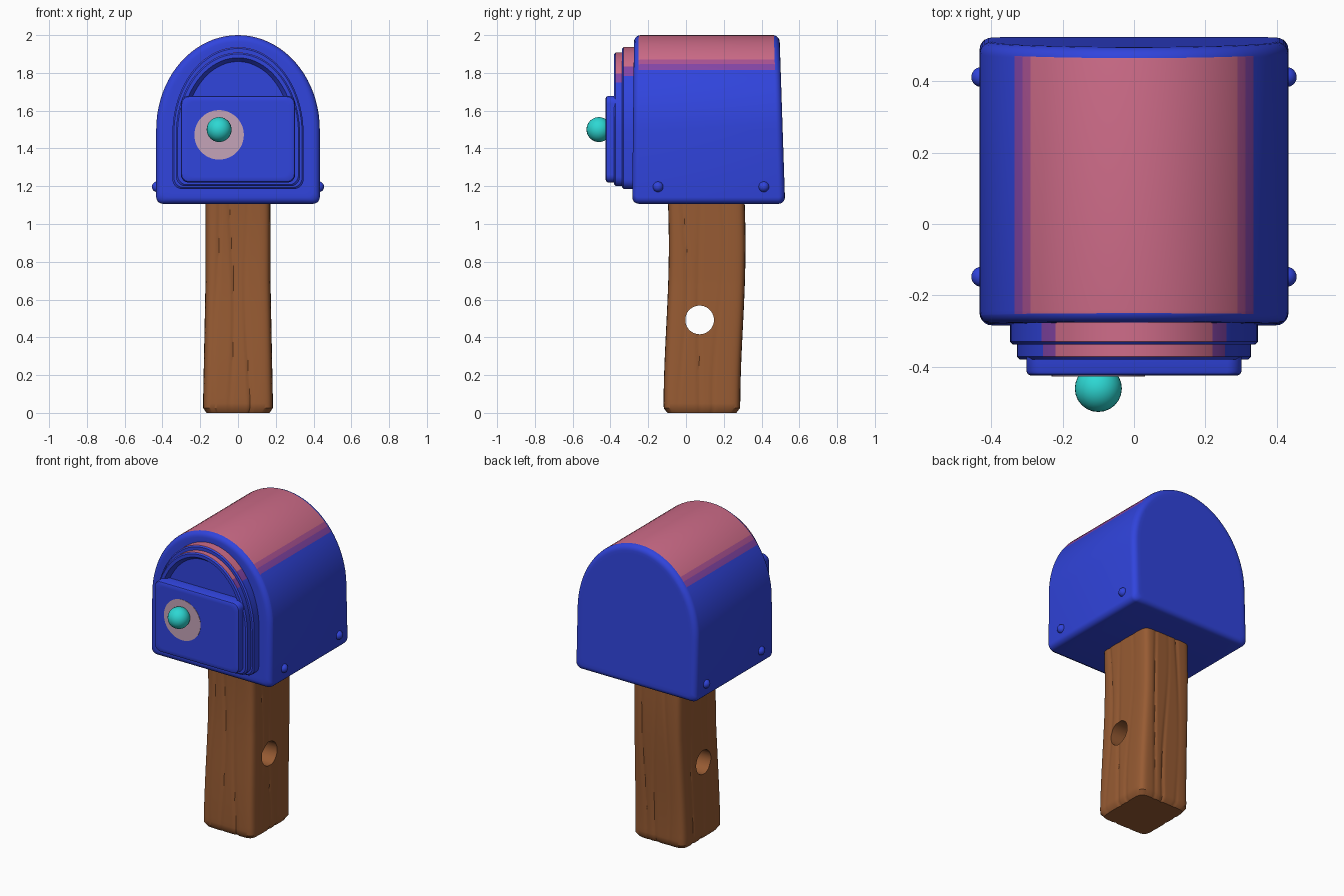
import bpy, bmesh, math
from mathutils import Vector

if "Cube" in bpy.data.objects:
    bpy.data.objects.remove(bpy.data.objects["Cube"])


def material(name, rgb):
    m = bpy.data.materials.new(name)
    m.diffuse_color = (*rgb, 1)
    m.use_nodes = True
    m.node_tree.nodes["Principled BSDF"].inputs["Base Color"].default_value = m.diffuse_color
    return m


blue = material("royal blue", (0.03, 0.058, 0.72))
pink = material("rose pink", (0.62, 0.15, 0.25))
mauve = material("mauve", (0.40, 0.085, 0.29))
purple = material("purple", (0.23, 0.06, 0.38))
pale = material("pale pink", (0.56, 0.37, 0.48))
cyan = material("turquoise", (0.026, 0.68, 0.65))
wood = material("brown wood", (0.31, 0.105, 0.033))


def finish(name, bm, mats, angle=35):
    bmesh.ops.recalc_face_normals(bm, faces=bm.faces)
    me = bpy.data.meshes.new(name)
    bm.to_mesh(me)
    bm.free()
    ob = bpy.data.objects.new(name, me)
    bpy.context.collection.objects.link(ob)
    for m in mats:
        me.materials.append(m)
    smooth(ob, angle)
    return ob


def smooth(ob, angle=35):
    bpy.ops.object.select_all(action='DESELECT')
    ob.select_set(True)
    bpy.context.view_layer.objects.active = ob
    bpy.ops.object.shade_smooth_by_angle(angle=math.radians(angle))


def loft(rings):
    bm = bmesh.new()
    loops = [[bm.verts.new(p) for p in r] for r in rings]
    n = len(loops[0])
    for a, b in zip(loops, loops[1:]):
        for i in range(n):
            bm.faces.new((a[i], a[(i + 1) % n], b[(i + 1) % n], b[i]))
    bm.faces.new(loops[0])
    bm.faces.new(loops[-1])
    return bm


def arch(y, d, w, z0, spring, z1, r):
    """Arched outline at depth y, shrunk inward by d."""
    w, z0, z1 = w - d, z0 + d, z1 - d
    pts = []
    for i in range(41):
        a = math.pi * i / 40
        pts.append(Vector((w * math.cos(a), y, spring + (z1 - spring) * math.sin(a))))
    for side, start in ((-1, math.pi), (1, 1.5 * math.pi)):
        for i in range(6):
            a = start + math.pi / 2 * i / 5
            pts.append(Vector((side * (w - r) + r * math.cos(a), y, z0 + r + r * math.sin(a))))
    return pts


def rounded_depth(y0, y1, r, steps=5):
    """(y, inset) pairs for a block with rounded front and back rims."""
    q = [(r * (1 - math.sin(a)), r * (1 - math.cos(a)))
         for a in [math.pi / 2 * i / steps for i in range(steps + 1)]]
    front = [(y0 + d, i) for i, d in q]
    front = [(y0 + dy, ins) for dy, ins in [(r * (1 - math.cos(a)), r * (1 - math.sin(a)))
             for a in [math.pi / 2 * i / steps for i in range(steps + 1)]]]
    back = [(y1 - (y - y0), ins) for y, ins in reversed(front)]
    return [(y0, r + 0.02)] + front + back + [(y1, r + 0.02)]


def paint_top(bm, bands, y0, y1):
    """Cut stripes along the top and colour them by distance from the middle."""
    planes = [(Vector((s * x, 0, 0)), Vector((1, 0, 0))) for x, _ in bands for s in (-1, 1)]
    planes += [(Vector((0, y, 0)), Vector((0, 1, 0))) for y in (y0, y1)]
    for co, no in planes:
        bmesh.ops.bisect_plane(bm, geom=bm.verts[:] + bm.edges[:] + bm.faces[:],
                               plane_co=co, plane_no=no)
    bmesh.ops.recalc_face_normals(bm, faces=bm.faces)
    for f in bm.faces:
        c = f.calc_center_median()
        if c.z > 1.75 and f.normal.z > 0.2 and y0 < c.y < y1:
            for x, idx in bands:
                if abs(c.x) < x:
                    f.material_index = idx
                    break


mats = [blue, pink, mauve, purple]

# Main arched box, back leaning slightly forward at the top
bm = loft([arch(y, d, 0.433, 1.107, 1.5, 2.0, 0.035)
           for y, d in rounded_depth(-0.28, 0.52, 0.035)])
paint_top(bm, [(0.29, 1), (0.312, 2), (0.335, 3)], -0.255, 0.49)
for v in bm.verts:
    t = (v.co.z - 1.1) / 0.9
    if v.co.y > 0.2:
        v.co.y += 0.005 - 0.03 * t
    else:
        v.co.y += 0.01 * t - 0.005
finish("mailbox_body", bm, mats)

# Stepped door frame
bm = loft([arch(y, d, 0.347, 1.185, 1.48, 1.937, 0.05)
           for y, d in [(-0.25, 0), (-0.33, 0), (-0.338, 0.008), (-0.338, 0.03)]])
paint_top(bm, [(0.22, 1), (0.26, 3)], -0.331, -0.26)
finish("door_frame_outer", bm, mats)

# Inner frame with a recess behind the panel
bm = loft([arch(y, d, 0.328, 1.2, 1.48, 1.908, 0.05)
           for y, d in [(-0.32, 0), (-0.372, 0), (-0.38, 0.008), (-0.38, 0.028), (-0.352, 0.048)]])
paint_top(bm, [(0.22, 1), (0.255, 3)], -0.373, -0.335)
finish("door_frame_inner", bm, mats)


def rounded_rect(y, w, z0, z1, r, d):
    pts = []
    w, z0, z1 = w - d, z0 + d, z1 - d
    for k, (sx, z) in enumerate(((1, z1 - r), (-1, z1 - r), (-1, z0 + r), (1, z0 + r))):
        for i in range(7):
            a = math.pi / 2 * (k + i / 6)
            pts.append(Vector((sx * (w - r) + r * math.cos(a), y, z + r * math.sin(a))))
    return pts


# Raised door panel
bm = loft([rounded_rect(y, 0.302, 1.22, 1.678, 0.04, d)
           for y, d in [(-0.345, 0), (-0.412, 0), (-0.421, 0.004), (-0.425, 0.012), (-0.425, 0.03)]])
finish("door_panel", bm, [blue])

# Painted disc around the knob
bm = loft([[Vector((-0.1 + 0.131 * math.cos(a), y, 1.472 + 0.131 * math.sin(a)))
            for a in [2 * math.pi * i / 48 for i in range(48)]] for y in (-0.422, -0.427)])
finish("knob_disc", bm, [pale])


def ball(name, loc, r, mat):
    b = bmesh.new()
    bmesh.ops.create_uvsphere(b, u_segments=24, v_segments=16, radius=r)
    bmesh.ops.translate(b, verts=b.verts, vec=loc)
    return finish(name, b, [mat], 60)


# Knob and side rivets
ball("door_knob", (-0.1, -0.461, 1.5), 0.066, cyan)
for s in (-1, 1):
    for y in (-0.148, 0.412):
        ball("rivet", (s * 0.428, y, 1.197), 0.028, blue)

# Wooden post: rounded square lofted upward with wavy grain grooves
SIDE, LEVELS = 40, 48
grooves = [-0.55, -0.1, 0.4]


def post_ring(j):
    z = 1.2 * j / LEVELS
    end = max(0, 1 - z / 0.04)
    shrink = 1 - 0.1 * (1 - math.sqrt(max(0, 1 - end * end)))
    hx = 0.172 + 0.014 * max(0, 1 - z / 0.7)
    cy = 0.098 + 0.014 * math.sin((z - 0.45) * 3.6)
    pts = []
    for k in range(4):
        for i in range(SIDE):
            t = -1 + 2 * i / SIDE
            u, v = ((t, -1), (1, t), (-t, 1), (-1, -t))[k]
            f = shrink / (abs(u) ** 9 + abs(v) ** 9) ** (1 / 9)
            for g in grooves:
                c = g + 0.08 * math.sin(4 * z + 2.1 * k + 5 * g) + 0.07 * (k - 1.5)
                depth = 0.035 * (0.6 + 0.4 * math.sin(3 * z + 4 * g + k))
                f -= depth * math.exp(-((t - c) / 0.055) ** 2)
            pts.append(Vector((hx * u * f, cy + 0.203 * v * f, z)))
    return pts


post = finish("post", loft([post_ring(j) for j in range(LEVELS + 1)]), [wood])

# Round hole through the post
bm = loft([[Vector((x, 0.072 + 0.076 * math.cos(a), 0.492 + 0.076 * math.sin(a)))
            for a in [2 * math.pi * i / 40 for i in range(40)]] for x in (-0.4, 0.4)])
cutter = finish("hole_cutter", bm, [wood])
cutter.hide_render = True
mod = post.modifiers.new("hole", 'BOOLEAN')
mod.object, mod.operation, mod.solver = cutter, 'DIFFERENCE', 'EXACT'
bpy.context.view_layer.objects.active = post
bpy.ops.object.modifier_apply(modifier=mod.name)
bpy.data.objects.remove(cutter)
smooth(post)
